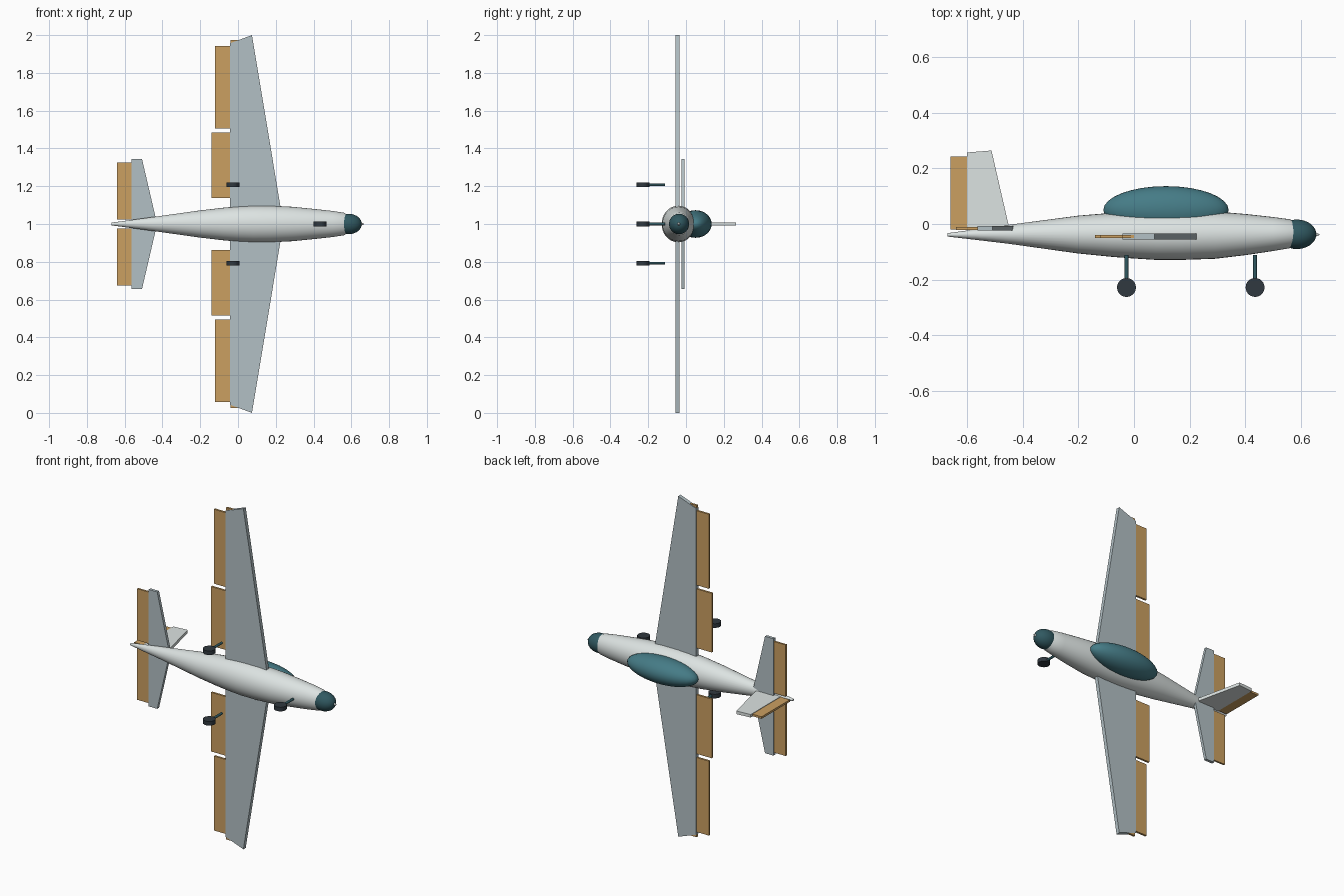
import bpy, bmesh
from math import cos, sin, tau, radians

if "Cube" in bpy.data.objects:
    bpy.data.objects.remove(bpy.data.objects["Cube"])


def material(name, rgb):
    m = bpy.data.materials.new(name)
    m.diffuse_color = (*rgb, 1)
    m.use_nodes = True
    m.node_tree.nodes["Principled BSDF"].inputs["Base Color"].default_value = m.diffuse_color
    return m


PALE = material("pale_skin", (0.72, 0.77, 0.76))
WING = material("wing_grey", (0.45, 0.53, 0.56))
TAN = material("control_tan", (0.60, 0.35, 0.12))
GLASS = material("teal_glass", (0.06, 0.20, 0.24))
DARK = material("dark_teal", (0.03, 0.10, 0.12))
TYRE = material("tyre", (0.03, 0.04, 0.05))


def finish(name, bm, mat, smooth=False):
    bmesh.ops.recalc_face_normals(bm, faces=bm.faces[:])
    me = bpy.data.meshes.new(name)
    bm.to_mesh(me)
    bm.free()
    me.materials.append(mat)
    ob = bpy.data.objects.new(name, me)
    bpy.context.collection.objects.link(ob)
    if smooth:
        bpy.ops.object.select_all(action='DESELECT')
        ob.select_set(True)
        bpy.context.view_layer.objects.active = ob
        bpy.ops.object.shade_smooth_by_angle(angle=radians(40))
    return ob


def slab(name, outline, axis, lo, hi, mat):
    """Extrude a 2D outline: axis 'y' takes (x, z) points, axis 'z' takes (x, y)."""
    bm = bmesh.new()
    rings = []
    for h in (lo, hi):
        rings.append([bm.verts.new((a, h, b) if axis == 'y' else (a, b, h)) for a, b in outline])
    n = len(outline)
    bm.faces.new(rings[0])
    bm.faces.new(rings[1])
    for i in range(n):
        j = (i + 1) % n
        bm.faces.new((rings[0][i], rings[0][j], rings[1][j], rings[1][i]))
    return finish(name, bm, mat)


def ellipsoid(name, centre, radii, mat):
    bm = bmesh.new()
    bmesh.ops.create_uvsphere(bm, u_segments=32, v_segments=20, radius=1)
    bmesh.ops.scale(bm, vec=radii, verts=bm.verts)
    bmesh.ops.translate(bm, vec=centre, verts=bm.verts)
    return finish(name, bm, mat, True)


def loft(name, stations, mat, sides=32):
    """Skin elliptical sections (x, centre y, half height, half width) along x."""
    bm = bmesh.new()
    rings = [[bm.verts.new((x, cy + ry * sin(tau * i / sides), 1 + rz * cos(tau * i / sides)))
              for i in range(sides)] for x, cy, ry, rz in stations]
    for a, b in zip(rings, rings[1:]):
        for i in range(sides):
            j = (i + 1) % sides
            bm.faces.new((a[i], a[j], b[j], b[i]))
    bm.faces.new(rings[0])
    bm.faces.new(rings[-1])
    return finish(name, bm, mat, True)


def rect(x0, x1, z0, z1):
    return [(x0, z0), (x1, z0), (x1, z1), (x0, z1)]


def disc(x, c, r, n=24):
    return [(x + r * cos(tau * i / n), c + r * sin(tau * i / n)) for i in range(n)]


# Fuselage, nose and canopy
loft("fuselage", [
    (-0.67, -0.039, 0.006, 0.007), (-0.45, -0.037, 0.034, 0.037), (-0.2, -0.038, 0.068, 0.072),
    (-0.08, -0.039, 0.079, 0.086), (0.0, -0.040, 0.084, 0.093), (0.08, -0.041, 0.088, 0.097),
    (0.17, -0.041, 0.088, 0.097), (0.29, -0.040, 0.085, 0.091), (0.40, -0.038, 0.074, 0.080),
    (0.50, -0.036, 0.061, 0.069), (0.56, -0.035, 0.052, 0.060), (0.667, -0.038, 0.001, 0.001)], PALE)
ellipsoid("nose_spinner", (0.585, -0.037, 1), (0.07, 0.053, 0.054), DARK)
ellipsoid("canopy", (0.115, 0.05, 1), (0.225, 0.086, 0.073), GLASS)

# Paired surfaces, drawn for +z and mirrored about z = 1
panels = [
    ("wing", [(-0.042, 1), (0.24, 1), (0.074, 2.0), (-0.042, 1.957)], -0.056, -0.034, WING),
    ("flap", rect(-0.14, -0.041, 1.137, 1.484), -0.051, -0.039, TAN),
    ("aileron", rect(-0.121, -0.041, 1.506, 1.943), -0.051, -0.039, TAN),
    ("wingtip_tab", rect(-0.041, 0.0, 1.93, 1.974), -0.051, -0.039, TAN),
    ("stabilizer", [(-0.563, 1), (-0.428, 1), (-0.508, 1.343), (-0.563, 1.343)], -0.024, -0.007, WING),
    ("elevator", rect(-0.64, -0.562, 1.023, 1.326), -0.021, -0.010, TAN),
]
for name, pts, lo, hi, mat in panels:
    slab(name + "_left", pts, 'y', lo, hi, mat)
    slab(name + "_right", [(x, 2 - z) for x, z in pts], 'y', lo, hi, mat)

# Vertical tail
slab("fin", [(-0.6, -0.02), (-0.447, -0.02), (-0.512, 0.264), (-0.6, 0.257)], 'z', 0.991, 1.009, PALE)
slab("rudder", rect(-0.66, -0.599, -0.02, 0.242), 'z', 0.994, 1.006, TAN)

# Landing gear
for name, x, z in (("nose", 0.435, 1), ("left_main", -0.027, 1.207), ("right_main", -0.027, 0.793)):
    slab(name + "_strut", disc(x, z, 0.007, 12), 'y', -0.228, -0.112, DARK)
    slab(name + "_wheel", disc(x, -0.228, 0.034), 'z', z - 0.012, z + 0.012, TYRE)
